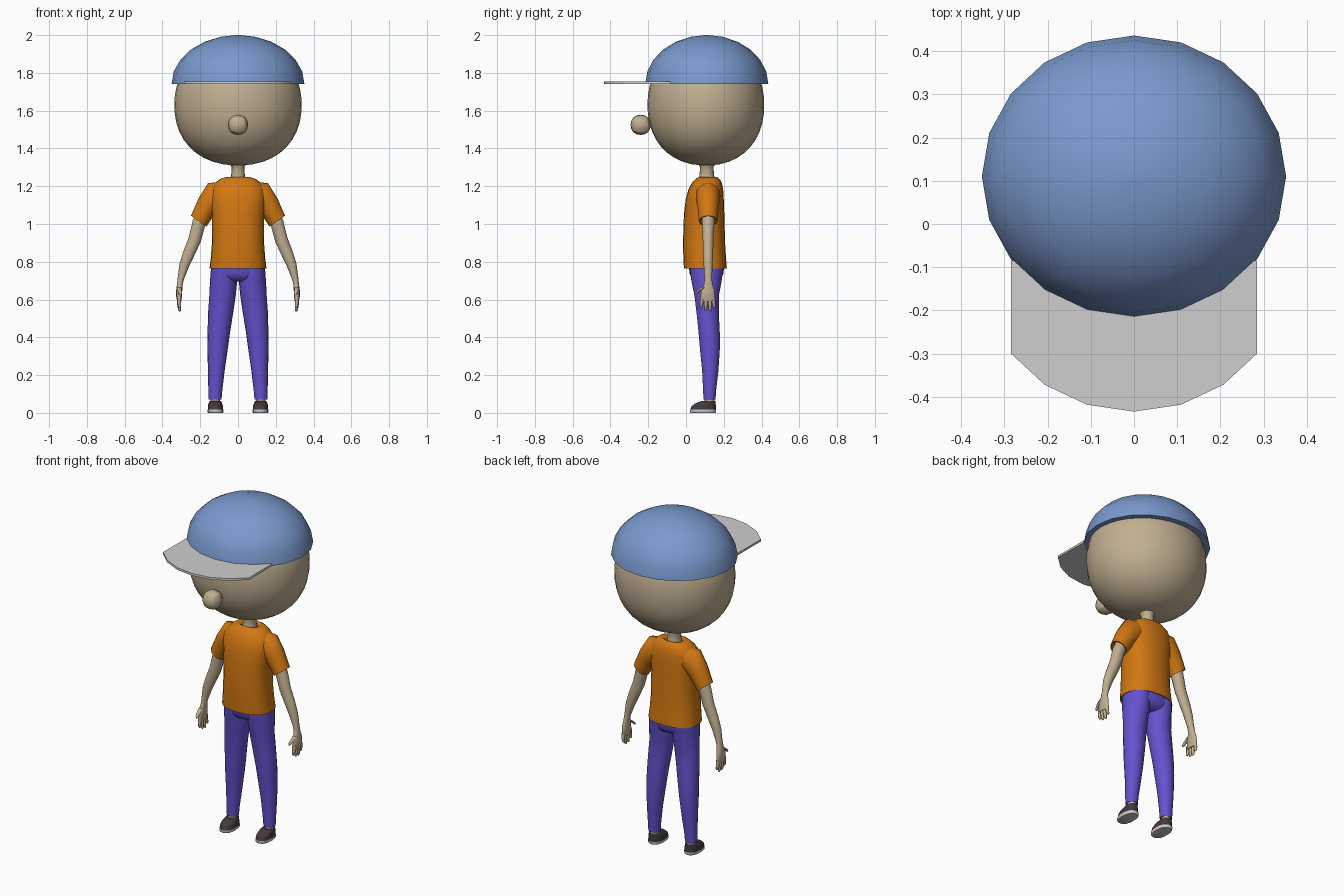
import bpy, bmesh, math


def material(name, rgb):
    m = bpy.data.materials.new(name)
    m.diffuse_color = (*rgb, 1)
    return m


SKIN = material("skin", (0.53, 0.43, 0.285))
ORANGE = material("orange_cloth", (0.64, 0.185, 0.006))
BLUE = material("blue_cap", (0.195, 0.32, 0.61))
PURPLE = material("purple_cloth", (0.125, 0.085, 0.62))
WHITE = material("white", (0.62, 0.62, 0.62))
DARK = material("dark_shoe", (0.055, 0.038, 0.05))


def finish(name, bm, mat, mirror=False):
    bmesh.ops.recalc_face_normals(bm, faces=bm.faces)
    me = bpy.data.meshes.new(name)
    bm.to_mesh(me)
    bm.free()
    me.materials.append(mat)
    ob = bpy.data.objects.new(name, me)
    bpy.context.collection.objects.link(ob)
    if mirror:
        ob.modifiers.new("mirror", "MIRROR")
    return ob


def loft(name, rings, mat, n=16, p=2.0, mirror=False):
    """Closed skin over rings (x, y, z, rx, ry, tilt about y); p squares off the section."""
    bm = bmesh.new()
    loops = []
    for x, y, z, rx, ry, *t in rings:
        t = t[0] if t else 0
        loop = []
        for i in range(n):
            a = 2 * math.pi * i / n
            c, s = math.cos(a), math.sin(a)
            u = math.copysign(abs(c) ** (2 / p), c) * rx
            v = math.copysign(abs(s) ** (2 / p), s) * ry
            loop.append(bm.verts.new((x + u * math.cos(t), y + v, z + u * math.sin(t))))
        loops.append(loop)
    for a, b in zip(loops, loops[1:]):
        for i in range(n):
            j = (i + 1) % n
            bm.faces.new((a[i], a[j], b[j], b[i]))
    bm.faces.new(loops[0])
    bm.faces.new(loops[-1])
    return finish(name, bm, mat, mirror)


def span(z, rx, y0, y1, x=0):
    """Horizontal ring given by its front and back."""
    return (x, (y0 + y1) / 2, z, rx, (y1 - y0) / 2)


# Head: slightly squared ellipsoid
rings = []
for i in range(21):
    t = -math.cos(math.pi * (0.015 + 0.97 * i / 20))
    r = (1 - abs(t) ** 2.2) ** (1 / 2.2)
    rings.append((0, 0.105, 1.63 + 0.32 * t, 0.337 * r, 0.309 * r))
loft("head", rings, SKIN, 32)

# Nose: rounded cube
bm = bmesh.new()
bmesh.ops.create_cube(bm, size=0.128)
for v in bm.verts:
    v.co.y -= 0.24
    v.co.z += 1.525
nose = finish("nose", bm, SKIN)
nose.modifiers.new("round", "SUBSURF").levels = 2
nose.modifiers["round"].render_levels = 2

# Neck
loft("neck", [span(1.18, 0.05, 0.06, 0.16), span(1.25, 0.037, 0.07, 0.15),
              span(1.30, 0.033, 0.075, 0.145), span(1.325, 0.05, 0.06, 0.16),
              span(1.345, 0.09, 0.02, 0.2)], SKIN)

# Cap dome
rings = []
for e in (0, 15, 30, 45, 60, 75, 88):
    c, s = math.cos(math.radians(e)), math.sin(math.radians(e))
    rings.append((0, 0.11, 1.74 + 0.26 * s, 0.352 * c, 0.326 * c))
loft("cap_dome", rings, BLUE, 20)

# Cap brim: flat plate with a faceted front arc
bm = bmesh.new()
outline = [(-0.284, -0.085)]
for k in range(-3, 4):
    a = math.radians(18 * k - 90)
    outline.append((0.352 * math.cos(a), -0.108 + 0.326 * math.sin(a)))
outline.append((0.284, -0.085))
plate = bm.faces.new([bm.verts.new((x, y, 1.741)) for x, y in outline])
new = bmesh.ops.extrude_face_region(bm, geom=[plate])["geom"]
for v in new:
    if isinstance(v, bmesh.types.BMVert):
        v.co.z += 0.013
finish("cap_brim", bm, WHITE)

# Shirt body, with an inner hem and a collar opening
loft("shirt_body", [span(0.80, 0.138, 0.01, 0.20), span(0.767, 0.145, -0.004, 0.209),
                    span(0.765, 0.151, -0.011, 0.216), span(0.82, 0.144, -0.014, 0.212),
                    span(0.90, 0.138, -0.016, 0.207), span(1.05, 0.137, -0.011, 0.203),
                    span(1.13, 0.148, -0.002, 0.20), span(1.18, 0.145, 0.012, 0.197),
                    span(1.215, 0.125, 0.03, 0.19), span(1.238, 0.095, 0.05, 0.178),
                    span(1.248, 0.066, 0.066, 0.165), span(1.243, 0.055, 0.075, 0.157),
                    span(1.225, 0.04, 0.08, 0.15)], ORANGE, 24, 2.3)

# Sleeves
loft("sleeve", [(0.065, 0.115, 1.16, 0.068, 0.058, 1.3),
                (0.115, 0.116, 1.15, 0.079, 0.066, 0.98),
                (0.162, 0.117, 1.10, 0.059, 0.057, 0.66),
                (0.208, 0.117, 1.015, 0.050, 0.049, 0.62),
                (0.207, 0.117, 1.017, 0.043, 0.042, 0.62),
                (0.19, 0.117, 1.045, 0.038, 0.038, 0.62)], ORANGE, 16, mirror=True)

# Arms down to the palm
loft("arm", [(0.18, 0.117, 1.06, 0.036, 0.034, 0.6), (0.208, 0.117, 1.0, 0.036, 0.034, 0.5),
             (0.23, 0.117, 0.915, 0.034, 0.029, 0.35), (0.262, 0.117, 0.84, 0.031, 0.027, 0.35),
             (0.285, 0.117, 0.78, 0.026, 0.024, 0.3), (0.303, 0.118, 0.71, 0.017, 0.02, 0.15),
             (0.308, 0.118, 0.68, 0.015, 0.024), (0.311, 0.116, 0.65, 0.016, 0.036),
             (0.312, 0.115, 0.615, 0.015, 0.04), (0.311, 0.115, 0.59, 0.011, 0.036)],
     SKIN, 14, mirror=True)

# Fingers: (base y, tip y, tip z)
for i, (y0, y1, z1) in enumerate([(0.086, 0.08, 0.555), (0.106, 0.104, 0.54),
                                  (0.125, 0.128, 0.537), (0.143, 0.149, 0.555)]):
    loft(f"finger_{i + 1}", [(0.311, y0, 0.61, 0.011, 0.011),
                             (0.312, (y0 + y1) / 2, (0.61 + z1) / 2, 0.01, 0.0095),
                             (0.309, y1, z1 + 0.008, 0.008, 0.008),
                             (0.308, y1, z1, 0.004, 0.004)], SKIN, 8, mirror=True)
loft("thumb", [(0.311, 0.098, 0.665, 0.013, 0.017), (0.309, 0.07, 0.648, 0.011, 0.012),
               (0.306, 0.052, 0.632, 0.009, 0.008), (0.305, 0.047, 0.625, 0.004, 0.004)],
     SKIN, 8, mirror=True)

# Trousers
loft("trouser_seat", [span(0.81, 0.137, 0.015, 0.195), span(0.77, 0.144, 0.015, 0.202),
                      span(0.735, 0.142, 0.02, 0.197), span(0.71, 0.11, 0.03, 0.185),
                      span(0.695, 0.05, 0.06, 0.155)], PURPLE, 24, 2.3)
loft("trouser_leg", [span(0.77, 0.068, 0.018, 0.20, 0.075), span(0.70, 0.072, 0.027, 0.19, 0.076),
                     span(0.62, 0.070, 0.044, 0.175, 0.082), span(0.52, 0.066, 0.056, 0.175, 0.093),
                     span(0.42, 0.059, 0.066, 0.18, 0.102), span(0.34, 0.054, 0.073, 0.18, 0.108),
                     span(0.22, 0.044, 0.085, 0.172, 0.115), span(0.12, 0.037, 0.09, 0.16, 0.12),
                     span(0.072, 0.034, 0.092, 0.157, 0.121), span(0.076, 0.027, 0.098, 0.151, 0.121)],
     PURPLE, 18, mirror=True)

# Ankles and shoes
loft("ankle", [span(0.045, 0.026, 0.098, 0.15, 0.121), span(0.09, 0.025, 0.1, 0.15, 0.121)],
     SKIN, 12, mirror=True)
loft("shoe_sole", [span(0.0, 0.039, 0.024, 0.157, 0.119), span(0.004, 0.042, 0.02, 0.16, 0.119),
                   span(0.017, 0.042, 0.021, 0.16, 0.119)], WHITE, 18, 2.4, True)
loft("shoe_upper", [span(0.016, 0.041, 0.022, 0.159, 0.119), span(0.034, 0.040, 0.028, 0.159, 0.119),
                    span(0.047, 0.037, 0.042, 0.158, 0.12), span(0.057, 0.033, 0.065, 0.157, 0.12),
                    span(0.064, 0.029, 0.088, 0.156, 0.121), span(0.058, 0.024, 0.1, 0.15, 0.121)],
     DARK, 18, 2.3, True)

# Smooth shading with sharp hems
for ob in bpy.data.objects:
    ob.select_set(True)
    bpy.context.view_layer.objects.active = ob
bpy.ops.object.shade_smooth_by_angle(angle=math.radians(50))
